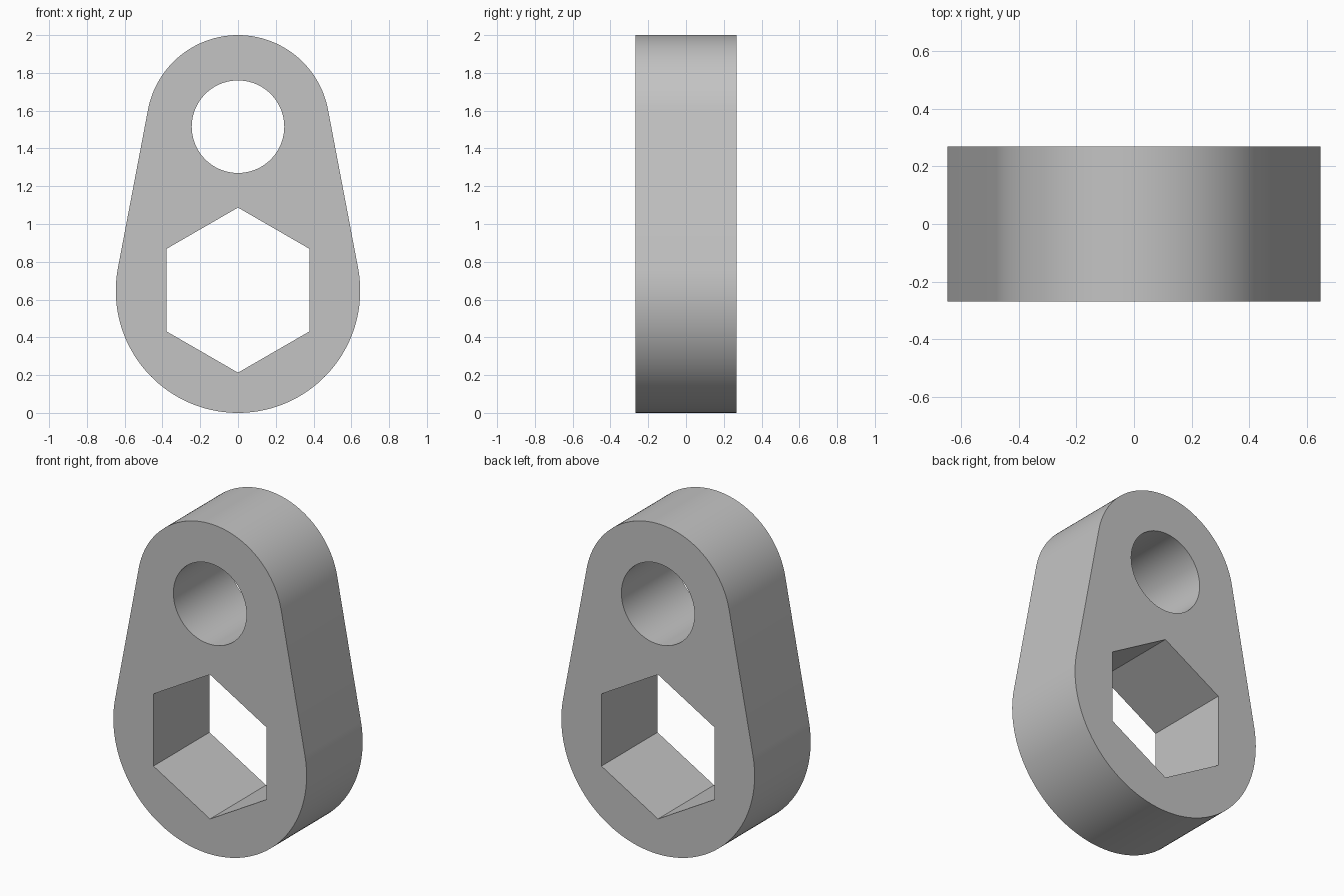
import bpy, bmesh
from math import sin, cos, pi, asin, radians

cube = bpy.data.objects.get("Cube")
if cube:
    bpy.data.objects.remove(cube, do_unlink=True)

DEPTH = 0.536
R_LOW, R_TOP = 0.647, 0.485
Z_LOW, Z_TOP = R_LOW, 2 - R_TOP


def arc(r, cz, start, end, n):
    """Points along an arc in the front plane, both ends included."""
    angles = [start + (end - start) * i / n for i in range(n + 1)]
    return [(r * cos(a), -DEPTH / 2, cz + r * sin(a)) for a in angles]


# Outline: two arcs joined by their common tangents
tilt = asin((R_LOW - R_TOP) / (Z_TOP - Z_LOW))
outline = arc(R_TOP, Z_TOP, tilt, pi - tilt, 64)
outline += arc(R_LOW, Z_LOW, pi - tilt, 2 * pi + tilt, 80)

# Round hole and hexagonal socket
round_hole = arc(0.245, Z_TOP, 0, 2 * pi, 72)[:-1]
hex_hole = arc(0.437, 0.65, pi / 2, 5 * pi / 2, 6)[:-1]

bm = bmesh.new()
edges = []
for loop in (outline, round_hole, hex_hole):
    verts = [bm.verts.new(p) for p in loop]
    edges += [bm.edges.new((v, verts[i - 1])) for i, v in enumerate(verts)]

# Fill the front face around the holes, then extrude it to the back
bmesh.ops.triangle_fill(bm, edges=edges, use_beauty=True, normal=(0, -1, 0))
front = bm.faces[:]
back = bmesh.ops.extrude_face_region(bm, geom=front, use_keep_orig=True)
moved = [g for g in back["geom"] if isinstance(g, bmesh.types.BMVert)]
bmesh.ops.translate(bm, verts=moved, vec=(0, DEPTH, 0))
bmesh.ops.recalc_face_normals(bm, faces=bm.faces[:])

mesh = bpy.data.meshes.new("link_plate")
bm.to_mesh(mesh)
bm.free()
plate = bpy.data.objects.new("link_plate", mesh)
bpy.context.collection.objects.link(plate)

# Plain grey material
grey = bpy.data.materials.new("plain_grey")
grey.use_nodes = True
color = (0.55, 0.55, 0.55, 1)
grey.diffuse_color = color
grey.node_tree.nodes["Principled BSDF"].inputs["Base Color"].default_value = color
mesh.materials.append(grey)

# Smooth curved walls, sharp rims and hexagon corners
bpy.ops.object.select_all(action="DESELECT")
plate.select_set(True)
bpy.context.view_layer.objects.active = plate
bpy.ops.object.shade_smooth_by_angle(angle=radians(30))
